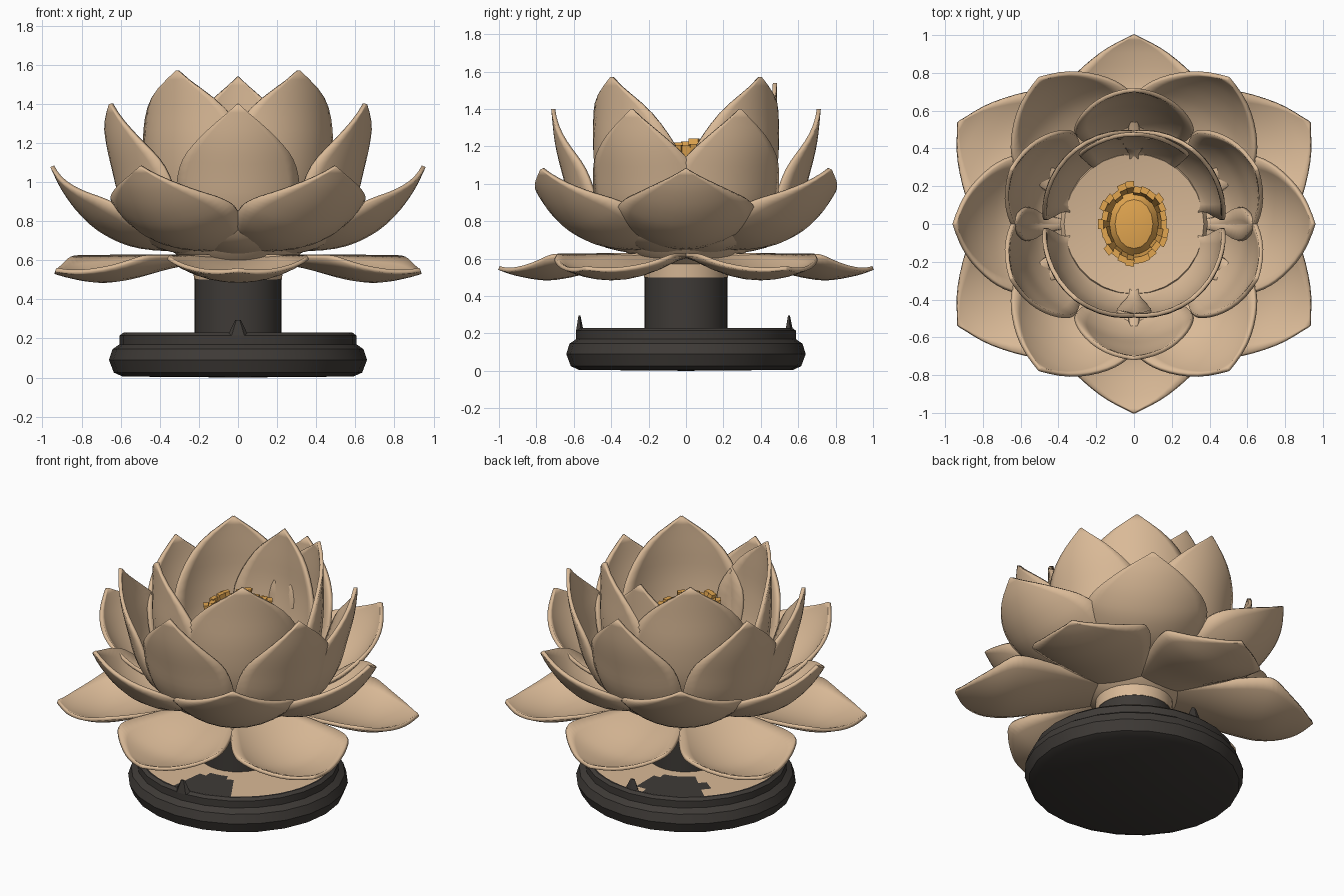
import bpy, bmesh, math, random
from mathutils import Vector, Matrix

random.seed(4)
cube = bpy.data.objects.get("Cube")
if cube:
    bpy.data.objects.remove(cube, do_unlink=True)


def material(name, rgb):
    m = bpy.data.materials.new(name)
    m.use_nodes = True
    m.diffuse_color = (*rgb, 1)
    m.node_tree.nodes["Principled BSDF"].inputs["Base Color"].default_value = (*rgb, 1)
    return m


BEIGE = material("beige petal", (0.70, 0.49, 0.31))
DARK = material("dark base", (0.049, 0.043, 0.038))
GOLD = material("golden stamen", (0.76, 0.38, 0.08))


def finish(name, bm, mats, angle=35):
    bmesh.ops.recalc_face_normals(bm, faces=bm.faces)
    me = bpy.data.meshes.new(name)
    bm.to_mesh(me)
    bm.free()
    for m in mats:
        me.materials.append(m)
    ob = bpy.data.objects.new(name, me)
    bpy.context.collection.objects.link(ob)
    bpy.ops.object.select_all(action='DESELECT')
    ob.select_set(True)
    bpy.context.view_layer.objects.active = ob
    bpy.ops.object.shade_smooth_by_angle(angle=math.radians(angle))
    return ob


def lathe(name, profile, mats, segments=28, y_scale=1.0, rule=None):
    """Spin a list of (radius, height) points around z."""
    bm = bmesh.new()
    vs = [bm.verts.new((r, 0, z)) for r, z in profile]
    edges = [bm.edges.new(p) for p in zip(vs, vs[1:])]
    bmesh.ops.spin(bm, geom=vs + edges, cent=(0, 0, 0), axis=(0, 0, 1),
                   angle=2 * math.pi, steps=segments, use_merge=True)
    bmesh.ops.remove_doubles(bm, verts=bm.verts, dist=1e-4)
    bmesh.ops.scale(bm, vec=(1, y_scale, 1), verts=bm.verts)
    if rule:
        for f in bm.faces:
            f.material_index = rule(f.calc_center_median())
    return finish(name, bm, mats)


def smooth_path(points, steps=4):
    """Catmull-Rom interpolation through the points."""
    pts = [Vector(p) for p in points]
    pts = [2 * pts[0] - pts[1]] + pts + [2 * pts[-1] - pts[-2]]
    out = []
    for a, b, c, d in zip(pts, pts[1:], pts[2:], pts[3:]):
        for i in range(steps):
            t = i / steps
            out.append(0.5 * (2 * b + (c - a) * t + (2 * a - 5 * b + 4 * c - d) * t * t
                              + (3 * b - a - 3 * c + d) * t ** 3))
    return out + [pts[-2]]


def petal(name, spine, angle, curl, reach=1.0, width=1.0, columns=10):
    """Cupped petal: spine rows are (radius, height, half width)."""
    rows = smooth_path(spine)
    bm = bmesh.new()
    grid = []
    for i, (r, z, w) in enumerate(rows):
        tangent = rows[min(i + 1, len(rows) - 1)] - rows[max(i - 1, 0)]
        length = math.hypot(tangent.x, tangent.y)
        nr, nz = -tangent.y / length, tangent.x / length
        line = []
        for j in range(columns + 1):
            phi = (2 * j / columns - 1) * max(w, 0.003) * width / curl
            lift = curl * (1 - math.cos(phi))
            line.append(bm.verts.new((r * reach + nr * lift, curl * math.sin(phi), z + nz * lift)))
        grid.append(line)
    for a, b in zip(grid, grid[1:]):
        for j in range(columns):
            bm.faces.new((a[j], a[j + 1], b[j + 1], b[j]))
    bm.transform(Matrix.Rotation(math.radians(angle), 4, 'Z'))
    ob = finish(name, bm, [BEIGE])
    mod = ob.modifiers.new("thickness", 'SOLIDIFY')
    mod.thickness = 0.022
    mod.offset = 0


# Petal rings, lowest to innermost
low = [(0.15, 0.61, 0.12), (0.4, 0.565, 0.26), (0.62, 0.51, 0.37),
       (0.76, 0.495, 0.36), (0.91, 0.52, 0.18), (1.0, 0.55, 0)]
outer = [(0.2, 0.65, 0.18), (0.5, 0.67, 0.35), (0.68, 0.74, 0.40),
         (0.80, 0.84, 0.35), (0.89, 0.96, 0.20), (0.95, 1.08, 0)]
middle = [(0.25, 0.63, 0.12), (0.47, 0.69, 0.27), (0.59, 0.85, 0.34),
          (0.65, 1.05, 0.32), (0.69, 1.22, 0.20), (0.71, 1.40, 0)]
inner = [(0.15, 0.66, 0.15), (0.35, 0.72, 0.30), (0.46, 0.90, 0.39),
         (0.50, 1.15, 0.41), (0.50, 1.38, 0.26), (0.50, 1.57, 0)]

for k in range(6):
    a = 30 + 60 * k
    petal(f"low_petal_{k + 1}", low, a, 0.6, 1.0 if a % 180 == 90 else 1.075)
for k, a in enumerate((0, 57, 123, 180, 237, 303)):
    petal(f"outer_petal_{k + 1}", outer, a, 0.5, reach=1.0 if a % 180 == 0 else 0.965)
for k, a in enumerate((24, 90, 156, 204, 270, 336)):
    petal(f"middle_petal_{k + 1}", middle, a, 0.44)
for k, a in enumerate((52, 128, 232, 308)):
    petal(f"inner_petal_{k + 1}", inner, a, 0.43)
petal("inner_back_petal", [(r, z * 0.98, w) for r, z, w in inner], 90, 0.43, 0.95, 0.75)

# Cup that holds the petals, hollow on top
lathe("flower_cup", [(0, 0.5), (0.225, 0.5), (0.23, 0.57), (0.33, 0.64), (0.39, 0.74),
                     (0.37, 0.77), (0.22, 0.74), (0, 0.73)], [BEIGE])

# Seed pod and the ring of stamens
lathe("seed_pod", [(0, 0.7), (0.07, 0.72), (0.10, 0.95), (0.13, 1.12), (0.10, 1.16), (0, 1.18)],
      [GOLD], 16, 1.3)
bm = bmesh.new()
count = 26
for k in range(count):
    top = 1.22 + random.uniform(-0.03, 0.03)
    out = 0.17 + random.uniform(-0.015, 0.015)
    spin = Matrix.Rotation(2 * math.pi * k / count, 4, 'Z')
    for v in bmesh.ops.create_cube(bm, size=1)["verts"]:
        up = v.co.z > 0
        r = (out if up else 0.09) + v.co.x * 0.03
        v.co = spin @ Vector((r, v.co.y * (0.045 if up else 0.02), top if up else 0.72))
        v.co.y *= 1.15
finish("stamens", bm, [GOLD], 20)

# Stem and rounded pedestal
lathe("stem", [(0, 0.2), (0.222, 0.2), (0.222, 0.51), (0, 0.51)], [DARK])
lathe("pedestal", [(0, 0), (0.59, 0.005), (0.635, 0.025), (0.66, 0.09), (0.642, 0.145),
                   (0.605, 0.17), (0.605, 0.215), (0.585, 0.23), (0, 0.23)],
      [DARK], 24, 0.97)


# Pale top plate with two dark patches
def patch(c):
    front = math.hypot(c.x - 0.09, c.y + 0.47) < 0.18
    back = math.hypot(c.x + 0.2, c.y - 0.41) < 0.19
    return 1 if front or back else 0


lathe("pedestal_top", [(0.2 + 0.0475 * i, 0.234) for i in range(9)], [BEIGE, DARK], 48, 0.97, patch)

# Small pointed knobs on the front and back rim
for label, y in (("front", -0.57), ("back", 0.55)):
    bm = bmesh.new()
    bmesh.ops.create_cone(bm, cap_ends=True, segments=5, radius1=0.055, radius2=0.015, depth=0.08)
    bmesh.ops.scale(bm, vec=(1, 0.4, 1), verts=bm.verts)
    bmesh.ops.translate(bm, vec=(0, y, 0.255), verts=bm.verts)
    finish(f"{label}_knob", bm, [DARK], 20)
